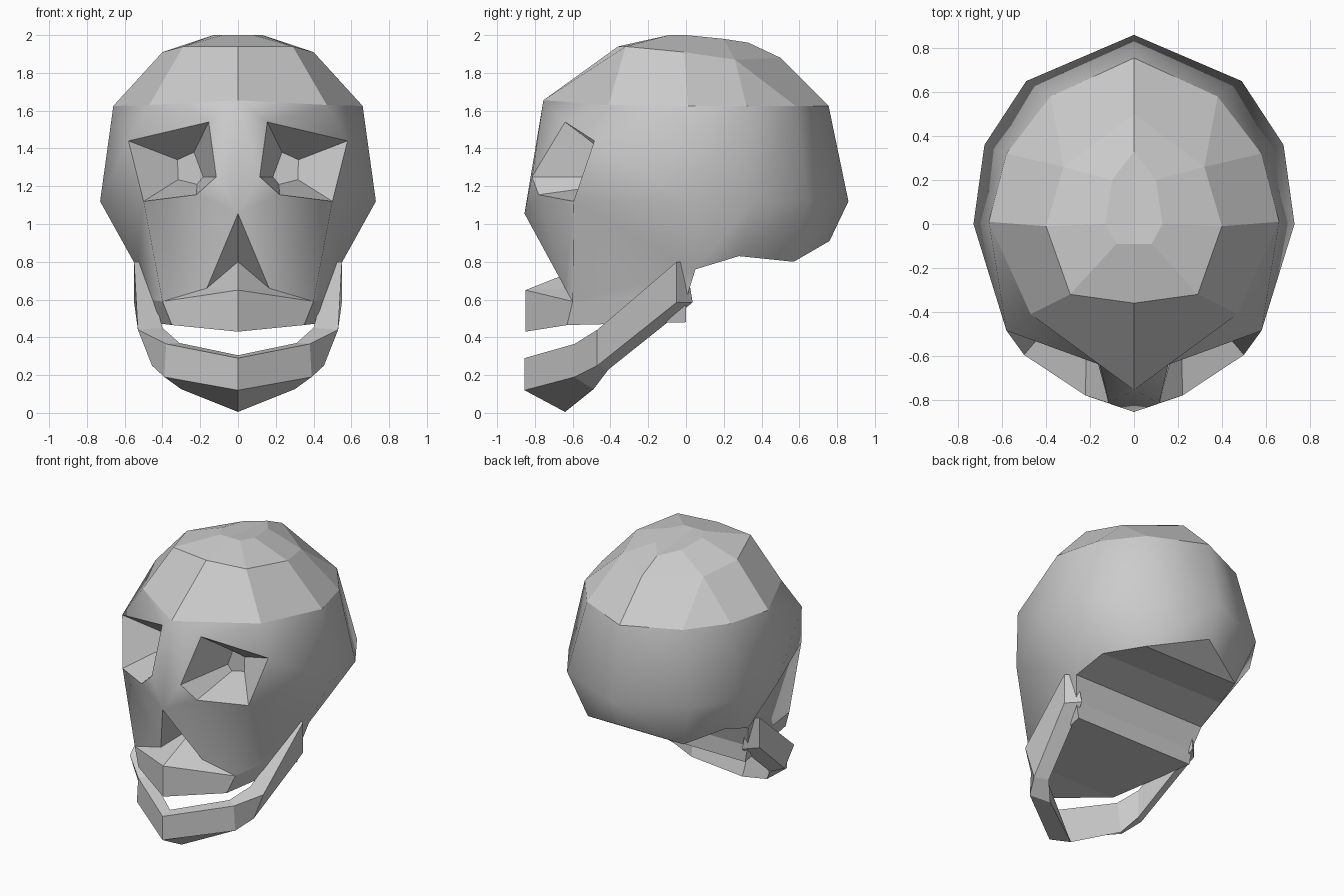
import bpy
import bmesh
from mathutils import Vector

default_cube = bpy.data.objects.get("Cube")
if default_cube:
    bpy.data.objects.remove(default_cube, do_unlink=True)

# One plain bone material
bone = bpy.data.materials.new("bone_grey")
bone.use_nodes = True
bone_colour = (0.6, 0.6, 0.6, 1.0)
bone.diffuse_color = bone_colour
bone.node_tree.nodes["Principled BSDF"].inputs["Base Color"].default_value = bone_colour


def points(*coords):
    return [Vector(c) for c in coords]


def on_centre(point):
    return Vector((0, point.y, point.z))


def add_face(mesh, corners, smooth=False):
    """Add one face, skipping repeated corners."""
    unique = []
    for corner in corners:
        if corner not in unique:
            unique.append(corner)
    if len(unique) > 2:
        face = mesh.faces.new([mesh.verts.new(c) for c in unique])
        face.smooth = smooth


def loft(mesh, first, second, smooth=False):
    """Bridge two rows of points that have equal lengths."""
    for i in range(len(first) - 1):
        add_face(mesh, (first[i], first[i + 1], second[i + 1], second[i]), smooth)


def finish(mesh, name):
    """Weld the half, mirror it across the middle and make the object."""
    bmesh.ops.remove_doubles(mesh, verts=mesh.verts, dist=0.001)
    copy = bmesh.ops.duplicate(mesh, geom=mesh.verts[:] + mesh.edges[:] + mesh.faces[:])
    for item in copy["geom"]:
        if isinstance(item, bmesh.types.BMVert):
            item.co.x = -item.co.x
    bmesh.ops.remove_doubles(mesh, verts=mesh.verts, dist=0.001)
    bmesh.ops.recalc_face_normals(mesh, faces=mesh.faces)
    data = bpy.data.meshes.new(name)
    mesh.to_mesh(data)
    mesh.free()
    data.materials.append(bone)
    obj = bpy.data.objects.new(name, data)
    bpy.context.scene.collection.objects.link(obj)
    return obj


skull = bmesh.new()

# Half rings of the cranium, each running from the back to the front
crown = points((0, .33, 1.96), (.1, .2, 1.98), (.13, 0, 2), (.08, -.09, 2), (0, -.09, 2))
upper = points((0, .5, 1.88), (.32, .26, 1.87), (.4, -.01, 1.91), (.29, -.32, 1.94), (0, -.36, 1.94))
temple = points((0, .755, 1.625), (.38, .58, 1.625), (.58, .32, 1.625),
                (.66, .01, 1.625), (.47, -.41, 1.63), (0, -.755, 1.655))
middle = points((0, .86, 1.12), (.49, .65, 1.12), (.68, .36, 1.12), (.73, 0, 1.12))
base = points((0, .76, .91), (.38, .57, .8), (.5, .28, .83), (.53, .05, .76))

add_face(skull, crown)
loft(skull, crown, upper)
loft(skull, upper[:2] + upper[1:], temple)
loft(skull, temple[:4], middle, smooth=True)
loft(skull, middle, base, smooth=True)

# Eye socket, from the rim to a small floor
rim = points((.155, -.64, 1.54), (.58, -.485, 1.44), (.5, -.595, 1.12),
             (.22, -.78, 1.155), (.115, -.815, 1.25))
pit = points((.233, -.38, 1.38), (.32, -.38, 1.34), (.317, -.38, 1.235),
             (.217, -.38, 1.21), (.185, -.38, 1.25))
loft(skull, rim + rim[:1], pit + pit[:1])
add_face(skull, pit)

# Nose opening
bridge, nostril, hollow = points((0, -.855, 1.055), (.165, -.64, .66), (0, -.47, .8))
add_face(skull, (bridge, nostril, hollow))

# Upper jaw rows, from the middle to the back
gum = points((0, -.85, .65), (.4, -.6, .59), (.49, 0, .6))
bite = points((0, -.85, .43), (.35, -.63, .465), (.47, 0, .48))
loft(skull, gum, bite)
add_face(skull, (hollow, nostril, gum[0]))
add_face(skull, (nostril, gum[1], gum[0]))

# Forehead, brow and cheeks around the openings
brow_in, brow_out, cheek, under_eye, nose_side = rim
forehead, ear, hinge = temple[-1], middle[-1], base[-1]
for patch in (
    (temple[4], forehead, brow_in, brow_out),
    (temple[3], temple[4], brow_out, ear),
    (forehead, nose_side, brow_in),
    (forehead, bridge, nose_side),
    (bridge, under_eye, nose_side),
    (bridge, nostril, under_eye),
    (under_eye, nostril, cheek),
    (nostril, gum[1], cheek),
    (brow_out, cheek, ear),
    (cheek, hinge, ear),
    (cheek, gum[1], hinge),
    (gum[1], gum[2], hinge),
):
    add_face(skull, patch, smooth=True)

# Underside of the cranium and the palate, in bands across the middle
underside = base + [gum[2], bite[2], bite[1], bite[0]]
centre_line = [on_centre(p) for p in underside]
loft(skull, underside, centre_line)
finish(skull, "skull")

# Lower jaw: four-sided sections from the chin to the hinge
jaw = bmesh.new()
sections = [
    points((0, -.855, .29), (0, -.855, .12), (0, -.64, .005), (0, -.77, .305)),
    points((.38, -.59, .365), (.39, -.59, .19), (.3, -.49, .125), (.31, -.54, .37)),
    points((.53, -.47, .44), (.455, -.47, .25), (.38, -.41, .23), (.4, -.43, .45)),
    points((.55, -.05, .8), (.55, -.05, .585), (.47, .035, .585), (.49, 0, .8)),
]
for near, far in zip(sections, sections[1:]):
    loft(jaw, near + near[:1], far + far[:1])
add_face(jaw, sections[-1])
finish(jaw, "lower_jaw")
